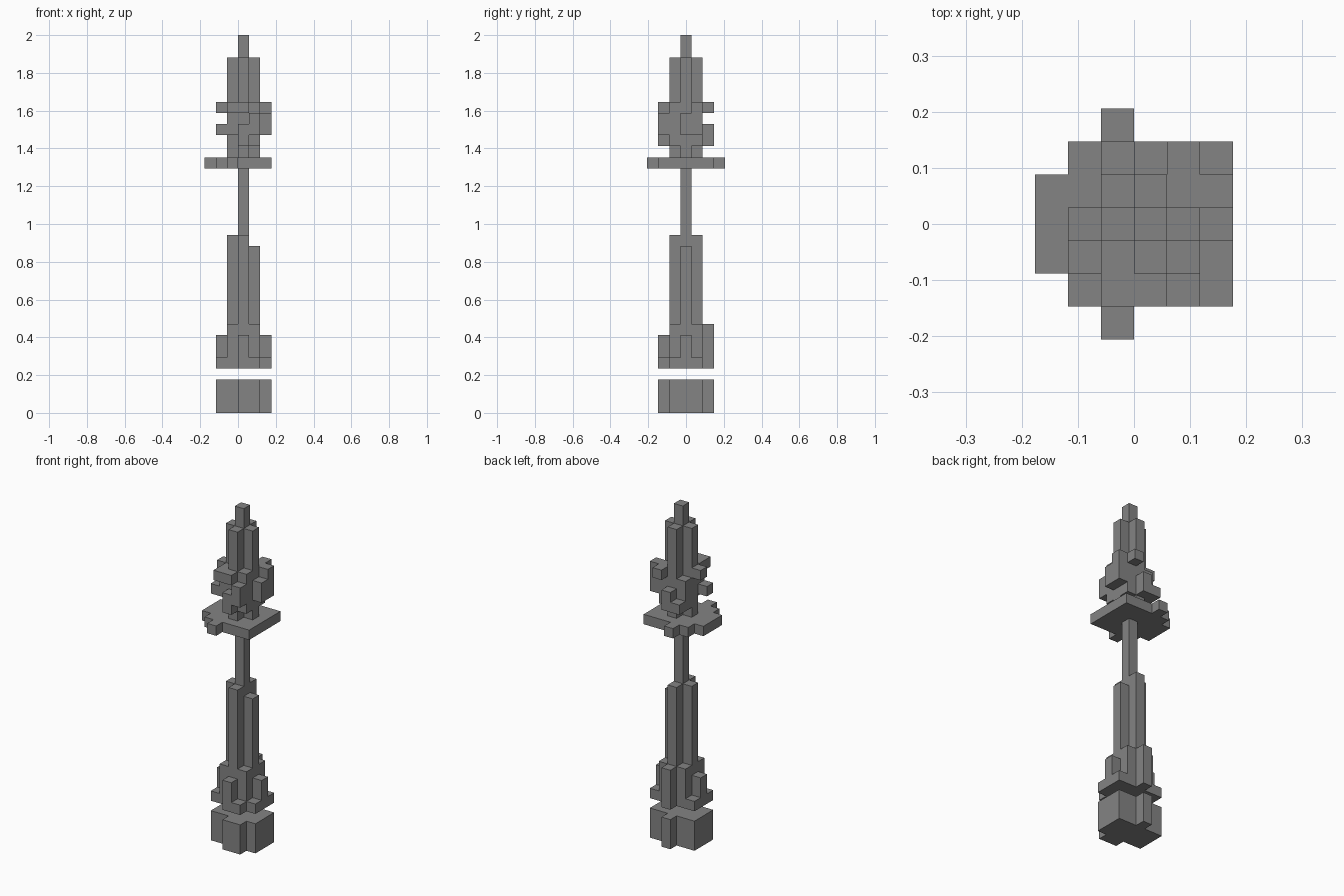
import bpy
import bmesh
import math
from mathutils import Vector

cube = bpy.data.objects.get("Cube")
if cube:
    bpy.data.objects.remove(cube, do_unlink=True)

UNIT = 2 / 34  # edge length of one block

stone = bpy.data.materials.new("dark_grey_stone")
stone.use_nodes = True
colour = (0.23, 0.23, 0.23, 1)
stone.diffuse_color = colour
stone.node_tree.nodes["Principled BSDF"].inputs["Base Color"].default_value = colour


def block(xs, ys, zs):
    """Cells filled by a box; each range is (first, last), z is (bottom, top)."""
    return {(x, y, z)
            for x in range(xs[0], xs[1] + 1)
            for y in range(ys[0], ys[1] + 1)
            for z in range(*zs)}


def column(x, y, bottom, top):
    return block((x, x), (y, y), (bottom, top))


def build(name, *pieces):
    """Skin a union of blocks with outer faces only, merged into flat panels."""
    cells = set().union(*pieces)
    bm = bmesh.new()
    for cell in cells:
        centre = Vector((cell[0] + 0.5, cell[1], cell[2] + 0.5))
        for axis in range(3):
            for sign in (-1, 1):
                step = [0, 0, 0]
                step[axis] = sign
                if tuple(c + s for c, s in zip(cell, step)) in cells:
                    continue
                n = Vector(step)
                u = Vector([float(i == (axis + 1) % 3) for i in range(3)])
                v = n.cross(u)
                corners = [n + u + v, n - u + v, n - u - v, n + u - v]
                bm.faces.new([bm.verts.new((centre + c / 2) * UNIT) for c in corners])
    bmesh.ops.remove_doubles(bm, verts=bm.verts, dist=UNIT / 100)
    bmesh.ops.dissolve_limit(bm, angle_limit=math.radians(1),
                             verts=bm.verts, edges=bm.edges)
    mesh = bpy.data.meshes.new(name)
    bm.to_mesh(mesh)
    bm.free()
    mesh.materials.append(stone)
    obj = bpy.data.objects.new(name, mesh)
    bpy.context.scene.collection.objects.link(obj)


# Footing with notched corners
build("base",
      block((-2, 2), (-1, 1), (0, 3)),
      block((0, 1), (-2, -2), (0, 3)),
      column(0, 2, 0, 3))

# Floating collar with short stubs around the shaft
build("collar",
      block((-2, 2), (-1, 1), (4, 5)),
      block((-1, 1), (-1, 1), (4, 8)),
      column(1, -2, 4, 5),
      column(0, -2, 4, 7),
      column(0, 2, 4, 8),
      column(-2, 0, 4, 7),
      column(2, 0, 4, 7))

# Cross-shaped lower shaft and the slim rod above it
build("lower_shaft",
      column(0, 0, 8, 22),
      column(-1, 0, 8, 16),
      column(1, 0, 8, 15),
      *[column(0, y, 8, 16) for y in (-1, 1)])

# Wide flat guard
build("guard_plate",
      block((-2, 2), (-2, 2), (22, 23)),
      block((-3, -3), (-1, 1), (22, 23)),
      *[column(-1, y, 22, 23) for y in (-3, 3)])

# Cross-shaped upper shaft, its tip and the ragged crown around it
build("crown",
      column(0, 0, 23, 34),
      block((-1, 1), (0, 0), (23, 32)),
      block((0, 0), (-1, 1), (23, 32)),
      # filled corners
      column(-1, -1, 25, 28),
      column(1, -1, 24, 28),
      column(1, 1, 24, 28),
      column(-1, 1, 24, 27),
      # front lumps
      block((-1, 0), (-2, -2), (27, 28)),
      column(0, -2, 24, 26),
      column(1, -2, 25, 27),
      # side lumps
      column(2, 0, 25, 27),
      column(2, 1, 25, 28),
      column(-2, 0, 27, 28),
      column(-2, -1, 25, 26),
      # back lumps
      column(1, 2, 27, 28),
      column(0, 2, 24, 26),
      column(-1, 2, 24, 25))
